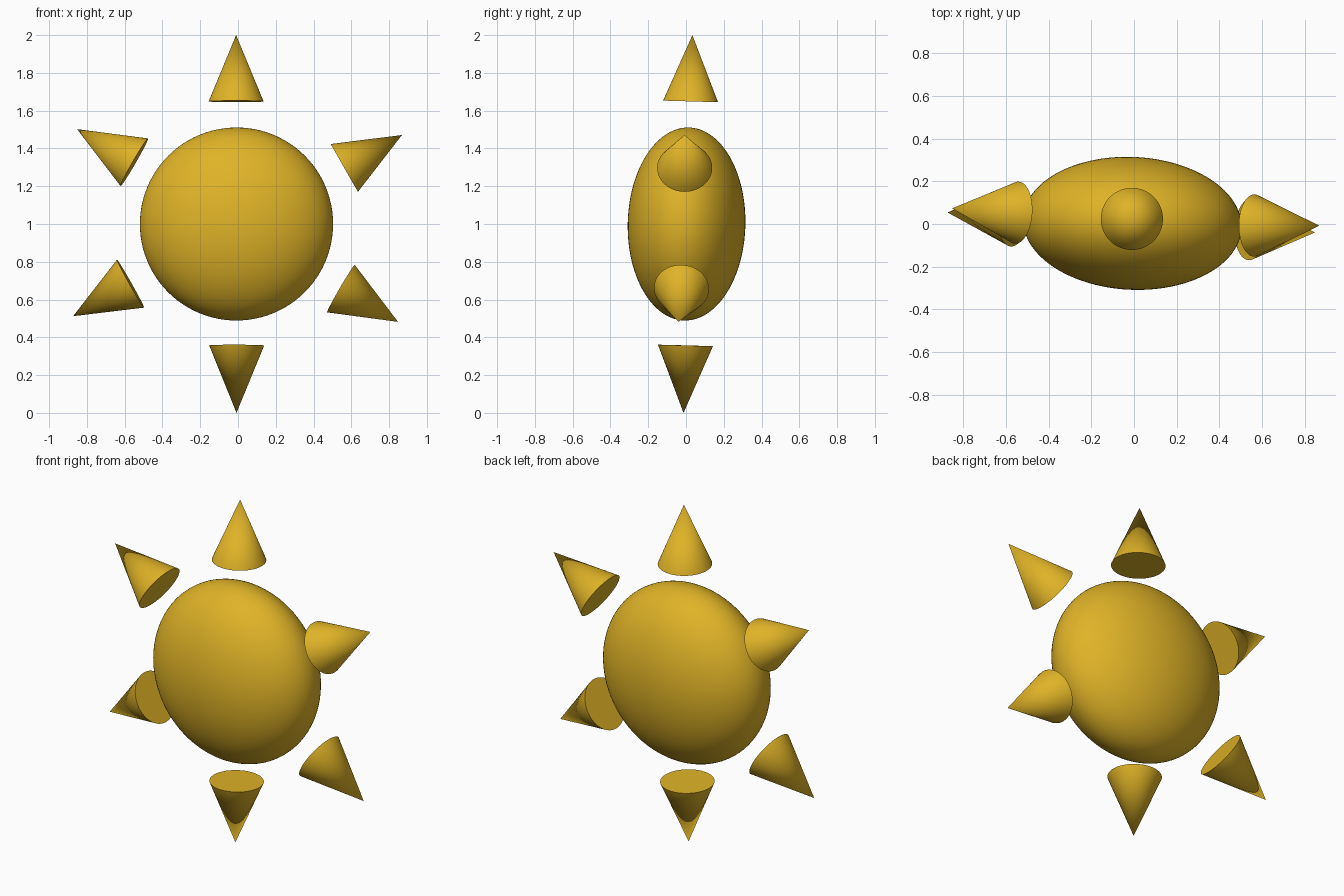
import bpy
from mathutils import Vector

if "Cube" in bpy.data.objects:
    bpy.data.objects.remove(bpy.data.objects["Cube"])

gold = bpy.data.materials.new("golden_yellow")
gold.diffuse_color = (0.74, 0.45, 0.02, 1.0)
gold.use_nodes = True
gold.node_tree.nodes["Principled BSDF"].inputs["Base Color"].default_value = gold.diffuse_color


def finish(name, angle):
    obj = bpy.context.object
    obj.name = name
    obj.data.materials.append(gold)
    bpy.ops.object.shade_smooth_by_angle(angle=angle)
    return obj


# Flattened round body, turned very slightly
bpy.ops.mesh.primitive_uv_sphere_add(segments=96, ring_count=48, radius=1,
                                     location=(-0.008, 0.003, 1.0),
                                     rotation=(-0.0235, 0, -0.047))
bpy.context.object.scale = (0.512, 0.311, 0.511)
finish("sun_body", 0.7)


# Loose cone rays around the body: base centre and tip of each
def ray(name, base, tip, radius=0.1455):
    base, tip = Vector(base), Vector(tip)
    axis = tip - base
    bpy.ops.mesh.primitive_cone_add(vertices=64, radius1=radius, radius2=0,
                                    depth=axis.length, location=(base + tip) / 2,
                                    rotation=axis.to_track_quat('Z', 'Y').to_euler())
    finish(name, 0.7)


ray("ray_top", (-0.010, 0.024, 1.649), (-0.010, 0.034, 2.0))
ray("ray_bottom", (-0.007, -0.003, 0.357), (-0.008, -0.013, 0.0))
ray("ray_upper_right", (0.563, -0.007, 1.297), (0.868, -0.008, 1.471))
ray("ray_lower_right", (0.545, -0.024, 0.658), (0.847, -0.040, 0.482))
ray("ray_upper_left", (-0.549, 0.053, 1.327), (-0.852, 0.073, 1.502))
ray("ray_lower_left", (-0.569, 0.040, 0.684), (-0.873, 0.054, 0.512))
